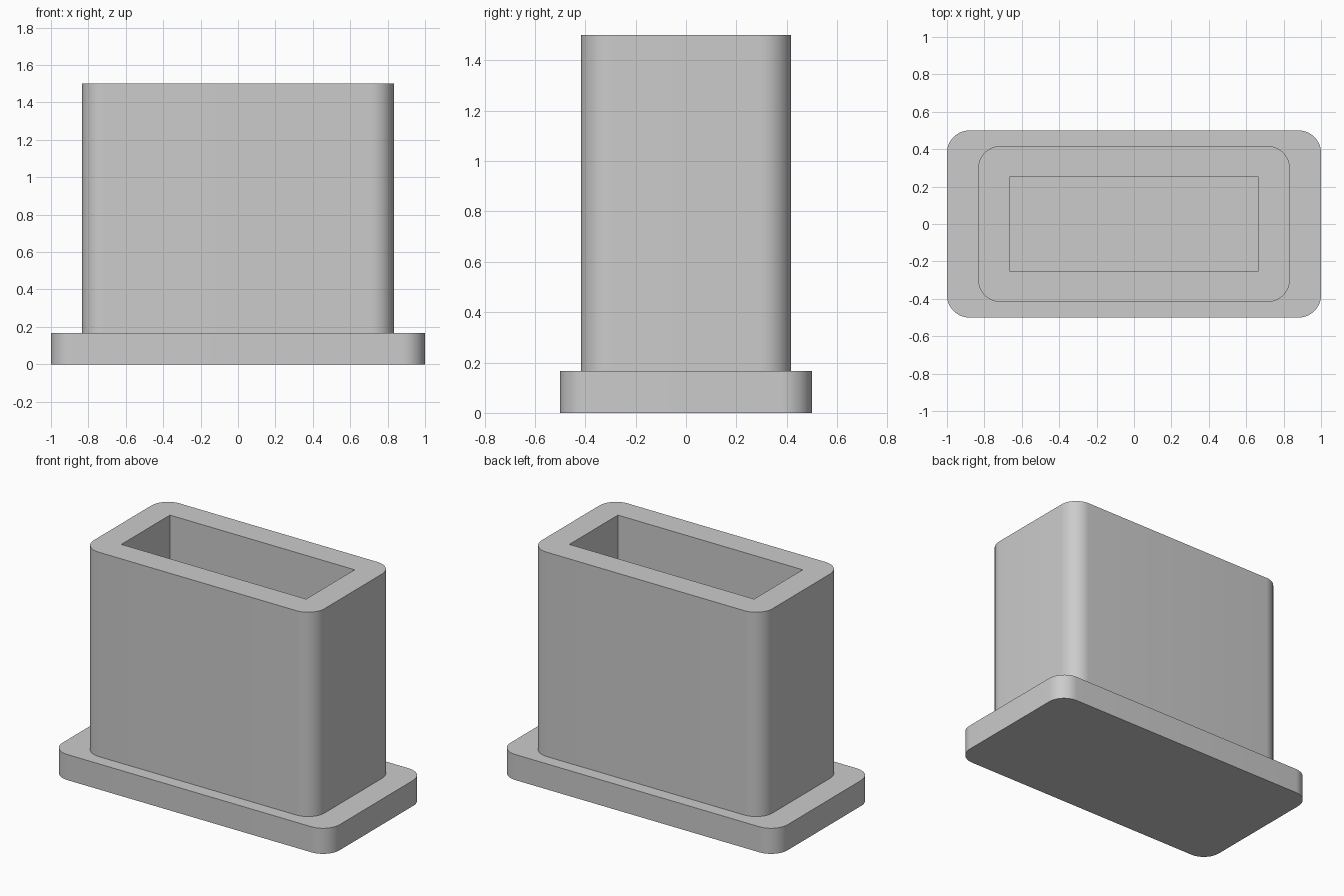
import bpy
import bmesh
from math import cos, sin, pi

if "Cube" in bpy.data.objects:
    bpy.data.objects.remove(bpy.data.objects["Cube"], do_unlink=True)

RADIUS = 0.12
STEPS = 12
FLANGE_TOP = 1 / 6
SIGNS = [(1, 1), (-1, 1), (-1, -1), (1, -1)]

grey = bpy.data.materials.new("plain grey")
grey.use_nodes = True
colour = (0.6, 0.6, 0.6, 1)
grey.diffuse_color = colour
grey.node_tree.nodes["Principled BSDF"].inputs["Base Color"].default_value = colour


def rounded_corners(bm, hx, hy, z):
    """Four corner arcs, counter-clockwise, of a rounded rectangle."""
    arcs = []
    for k, (sx, sy) in enumerate(SIGNS):
        cx, cy = sx * (hx - RADIUS), sy * (hy - RADIUS)
        angles = [(k + i / STEPS) * pi / 2 for i in range(STEPS + 1)]
        arcs.append([bm.verts.new((cx + RADIUS * cos(a), cy + RADIUS * sin(a), z))
                     for a in angles])
    return arcs


def wall(bm, low, high):
    """Quads joining two matching loops."""
    for i in range(len(low)):
        j = (i + 1) % len(low)
        bm.faces.new((low[i], low[j], high[j], high[i]))


def finish(bm, name):
    mesh = bpy.data.meshes.new(name)
    bm.to_mesh(mesh)
    bm.free()
    mesh.materials.append(grey)
    obj = bpy.data.objects.new(name, mesh)
    bpy.context.collection.objects.link(obj)
    bpy.ops.object.select_all(action="DESELECT")
    obj.select_set(True)
    bpy.context.view_layer.objects.active = obj
    bpy.ops.object.shade_smooth_by_angle(angle=pi / 6)


# Flange: solid rounded plate
bm = bmesh.new()
bottom = sum(rounded_corners(bm, 1, 0.5, 0), [])
top = sum(rounded_corners(bm, 1, 0.5, FLANGE_TOP), [])
wall(bm, bottom, top)
bm.faces.new(top)
bm.faces.new(bottom[::-1])
finish(bm, "base_flange")

# Sleeve: rounded outside, square-cornered pocket down to the flange
bm = bmesh.new()
outer_low = sum(rounded_corners(bm, 5 / 6, 5 / 12, FLANGE_TOP), [])
arcs = rounded_corners(bm, 5 / 6, 5 / 12, 1.5)
wall(bm, outer_low, sum(arcs, []))
inner_low, inner_top = [
    [bm.verts.new((sx * 2 / 3, sy / 4, z)) for sx, sy in SIGNS]
    for z in (FLANGE_TOP, 1.5)]
wall(bm, inner_top, inner_low)

# Flat rim between the outer edge and the pocket
for k in range(4):
    n = (k + 1) % 4
    bm.faces.new(arcs[k] + [inner_top[k]])
    bm.faces.new((arcs[k][-1], arcs[n][0], inner_top[n], inner_top[k]))
finish(bm, "hollow_sleeve")
